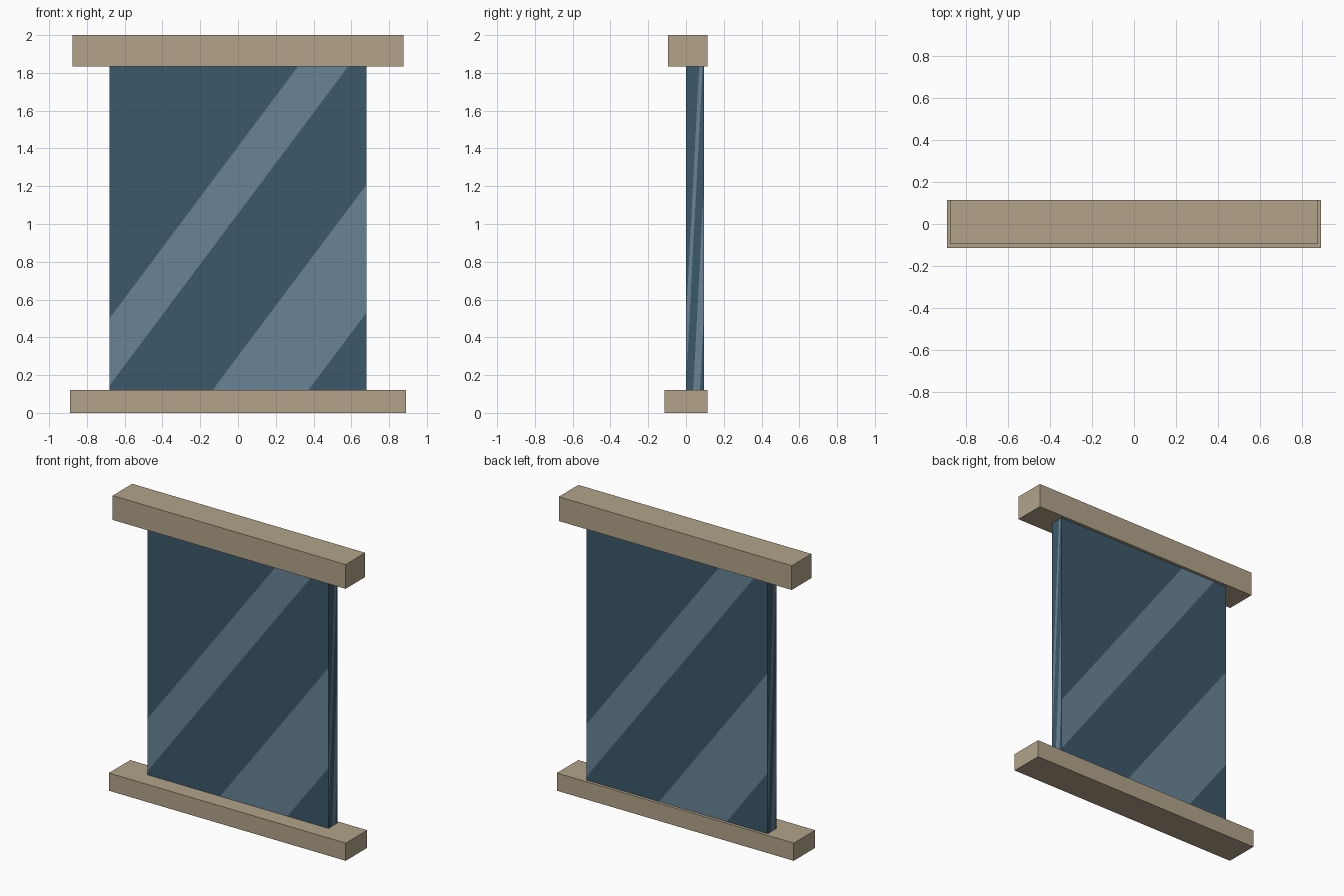
import bpy
import bmesh
from mathutils import Vector

cube = bpy.data.objects.get("Cube")
if cube:
    bpy.data.objects.remove(cube, do_unlink=True)


def material(name, rgb):
    mat = bpy.data.materials.new(name)
    mat.use_nodes = True
    color = (*rgb, 1.0)
    mat.diffuse_color = color
    mat.node_tree.nodes["Principled BSDF"].inputs["Base Color"].default_value = color
    return mat


stone = material("beige stone", (0.445, 0.371, 0.254))
dark_glass = material("dark blue glass", (0.045, 0.098, 0.144))
light_glass = material("light blue glass", (0.138, 0.231, 0.305))


def finish(name, bm, *mats):
    mesh = bpy.data.meshes.new(name)
    bm.to_mesh(mesh)
    bm.free()
    for mat in mats:
        mesh.materials.append(mat)
    obj = bpy.data.objects.new(name, mesh)
    bpy.context.collection.objects.link(obj)


def box(name, half_x, y0, y1, z0, z1, mat):
    bm = bmesh.new()
    bmesh.ops.create_cube(bm, size=1)
    for v in bm.verts:
        v.co = (v.co.x * 2 * half_x,
                y1 if v.co.y > 0 else y0,
                z1 if v.co.z > 0 else z0)
    finish(name, bm, mat)


# Sill and lintel
box("sill", 0.89, -0.115, 0.115, 0, 0.12, stone)
box("lintel", 0.875, -0.095, 0.115, 1.835, 2, stone)

# Glass pane: the diagonal reflections repeat across each of its four sides
HALF, BACK, LOW, HIGH = 0.68, 0.095, 0.12, 1.835
SLOPE = 1.06
OFFSETS = (0.222, 0.015, -0.425, -0.82)
corners = [(-HALF, 0), (HALF, 0), (HALF, BACK), (-HALF, BACK)]
pane = bmesh.new()


def add_wall(start, end):
    bm = pane
    a, b = Vector((*start, LOW)), Vector((*end, LOW))
    along, up = b - a, Vector((0, 0, HIGH - LOW))
    wall = [bm.faces.new([bm.verts.new(p) for p in (a, b, b + up, a + up)])]
    normal = along.normalized() * (SLOPE * up.length / along.length) - Vector((0, 0, 1))
    # Cut along the edges of the reflections
    for offset in OFFSETS:
        geom = set(wall)
        for f in wall:
            geom.update(f.edges, f.verts)
        cut = bmesh.ops.bisect_plane(bm, geom=list(geom), dist=1e-6,
                                     plane_co=a + up * offset, plane_no=normal)
        wall = [g for g in cut["geom"] if isinstance(g, bmesh.types.BMFace)]
    # Every other strip is light
    for f in wall:
        c = f.calc_center_median() - a
        level = c.z / up.z - SLOPE * c.dot(along) / along.length_squared
        f.material_index = sum(level < offset for offset in OFFSETS) % 2


for i, corner in enumerate(corners):
    add_wall(corner, corners[(i + 1) % len(corners)])

# Pane ends
for z, ring in ((LOW, corners[::-1]), (HIGH, corners)):
    pane.faces.new([pane.verts.new((x, y, z)) for x, y in ring])

finish("glass_pane", pane, dark_glass, light_glass)
